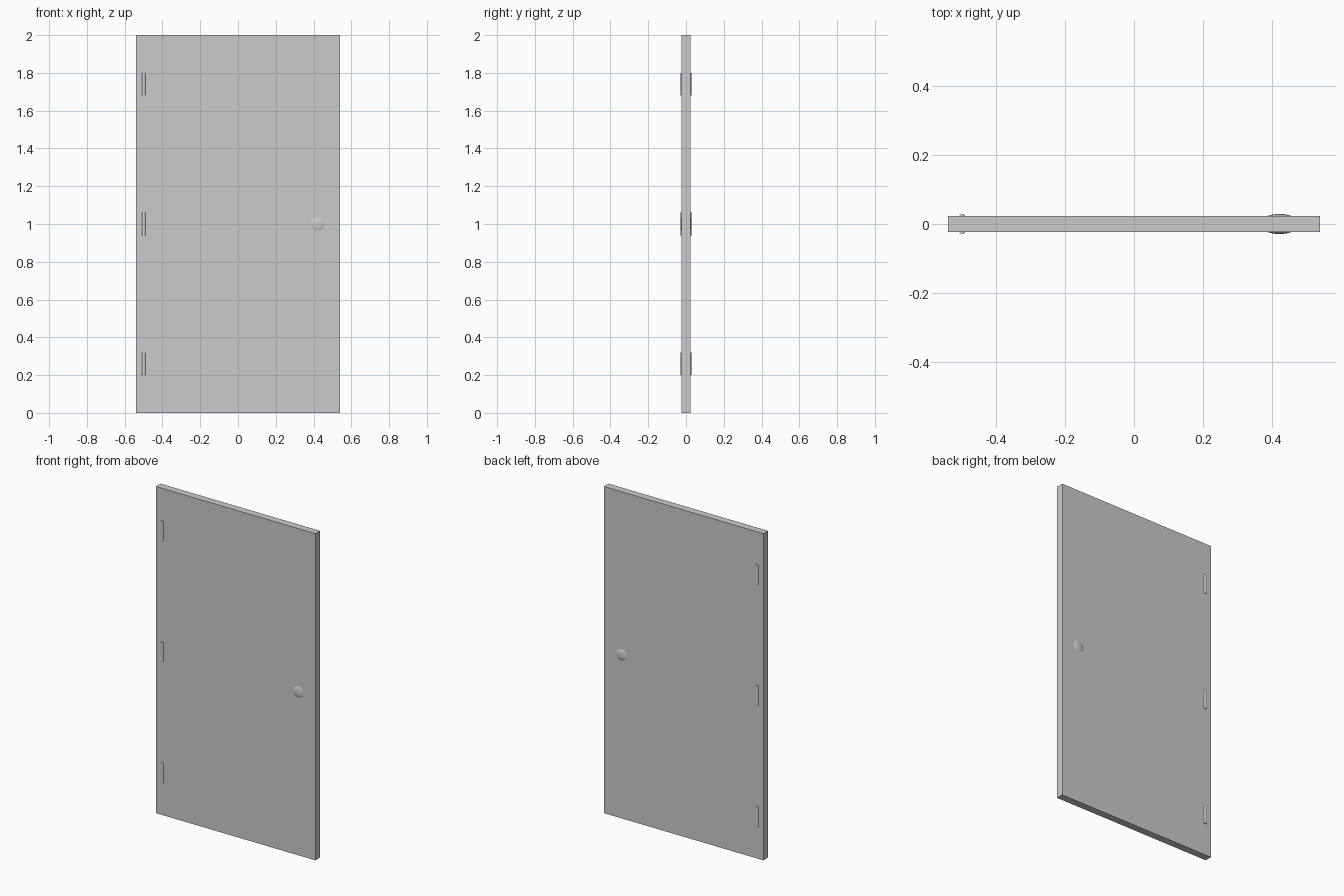
import bpy

if "Cube" in bpy.data.objects:
    bpy.data.objects.remove(bpy.data.objects["Cube"])

def smooth():
    bpy.ops.object.shade_smooth_by_angle()

# Door slab
bpy.ops.mesh.primitive_cube_add(size=1, location=(0, 0, 1))
slab = bpy.context.object
slab.name = "door_slab"
slab.scale = (1.08, 0.045, 2.0)
bpy.ops.object.transform_apply(location=False, rotation=False)

# Hinges: oval barrels passing through the slab, showing on both faces
for name, z in (("bottom", 0.26), ("middle", 1.0), ("top", 1.74)):
    bpy.ops.mesh.primitive_cylinder_add(vertices=32, radius=1, depth=0.12,
                                        location=(-0.498, 0, z))
    hinge = bpy.context.object
    hinge.name = name + "_hinge"
    hinge.scale = (0.015, 0.029, 1)
    bpy.ops.object.transform_apply(location=False, rotation=False)
    smooth()

# Knob: flattened ball showing on both faces
bpy.ops.mesh.primitive_uv_sphere_add(segments=32, ring_count=16, radius=1,
                                     location=(0.422, 0, 1.0))
knob = bpy.context.object
knob.name = "knob"
knob.scale = (0.059, 0.029, 0.057)
bpy.ops.object.transform_apply(location=False, rotation=False)
smooth()
